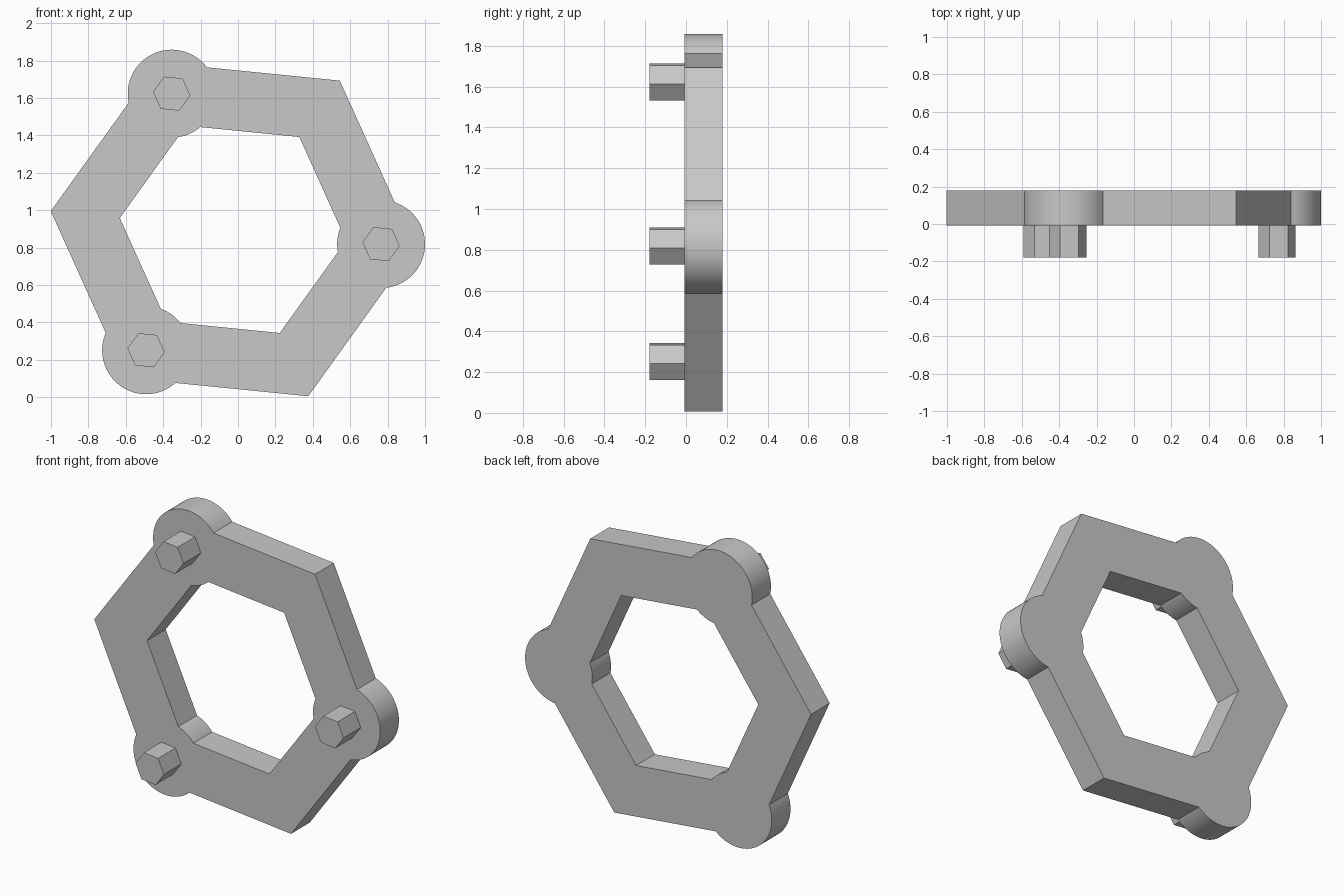
import bpy
import bmesh
import math
from mathutils import Matrix, Vector

if "Cube" in bpy.data.objects:
    bpy.data.objects.remove(bpy.data.objects["Cube"], do_unlink=True)

CENTRE = Vector((-0.027, 0, 0.898))   # middle of the ring
TURN = math.radians(-5.7)             # tilt of the hexagon in the x-z plane
OUTER, INNER = 0.979, 0.608           # hexagon corner radii
LOBE_DIST, LOBE_R = 0.796, 0.235      # round lobes on every other corner
PEG_R = 0.1
FRONT, BACK, PEG_FRONT = -0.007, 0.18, -0.18
STEPS = 32

grey = bpy.data.materials.new("plain_grey")
grey.use_nodes = True
colour = (0.58, 0.58, 0.58, 1)
grey.diffuse_color = colour
grey.node_tree.nodes["Principled BSDF"].inputs["Base Color"].default_value = colour


def polar(radius, angle):
    return Vector((radius * math.cos(angle), 0, radius * math.sin(angle)))


def lobed_hexagon(corner, outward):
    """Hexagon outline whose alternate corners are replaced by lobe arcs."""
    d = corner - LOBE_DIST
    t = (d + math.sqrt(4 * LOBE_R ** 2 - 3 * d ** 2)) / 2
    end = math.atan2(t * math.sqrt(3) / 2, d - t / 2)
    start = -end if outward else 2 * math.pi - end
    points = []
    for k in range(3):
        base = TURN + k * math.tau / 3
        for i in range(STEPS + 1):
            a = start + (end - start) * i / STEPS
            points.append(CENTRE + polar(LOBE_DIST, base) + polar(LOBE_R, base + a))
        points.append(CENTRE + polar(corner, base + math.pi / 3))
    return points


def finish(name, bm):
    bmesh.ops.recalc_face_normals(bm, faces=bm.faces)
    mesh = bpy.data.meshes.new(name)
    bm.to_mesh(mesh)
    bm.free()
    mesh.materials.append(grey)
    obj = bpy.data.objects.new(name, mesh)
    bpy.context.collection.objects.link(obj)
    return obj


# Hexagonal ring with three round lobes
bm = bmesh.new()
outer = lobed_hexagon(OUTER, True)
inner = lobed_hexagon(INNER, False)
loops = [[bm.verts.new(p + Vector((0, y, 0))) for p in outline]
         for outline, y in ((outer, FRONT), (outer, BACK), (inner, BACK), (inner, FRONT))]
count = len(outer)
for a, b in zip(loops, loops[1:] + loops[:1]):
    for i in range(count):
        j = (i + 1) % count
        bm.faces.new((a[i], a[j], b[j], b[i]))
ring = finish("lobed_ring", bm)
bpy.ops.object.select_all(action="DESELECT")
ring.select_set(True)
bpy.context.view_layer.objects.active = ring
bpy.ops.object.shade_smooth_by_angle(angle=math.radians(25))

# Hexagonal pegs on the front of each lobe
for k, name in enumerate(("left_peg", "upper_peg", "lower_peg")):
    bm = bmesh.new()
    spot = CENTRE + polar(LOBE_DIST, TURN + k * math.tau / 3)
    rings = [[bm.verts.new(spot + polar(PEG_R, TURN + i * math.pi / 3) + Vector((0, y, 0)))
              for i in range(6)] for y in (PEG_FRONT, FRONT)]
    for loop in rings:
        bm.faces.new(loop)
    for i in range(6):
        j = (i + 1) % 6
        bm.faces.new((rings[0][i], rings[0][j], rings[1][j], rings[1][i]))
    finish(name, bm)
